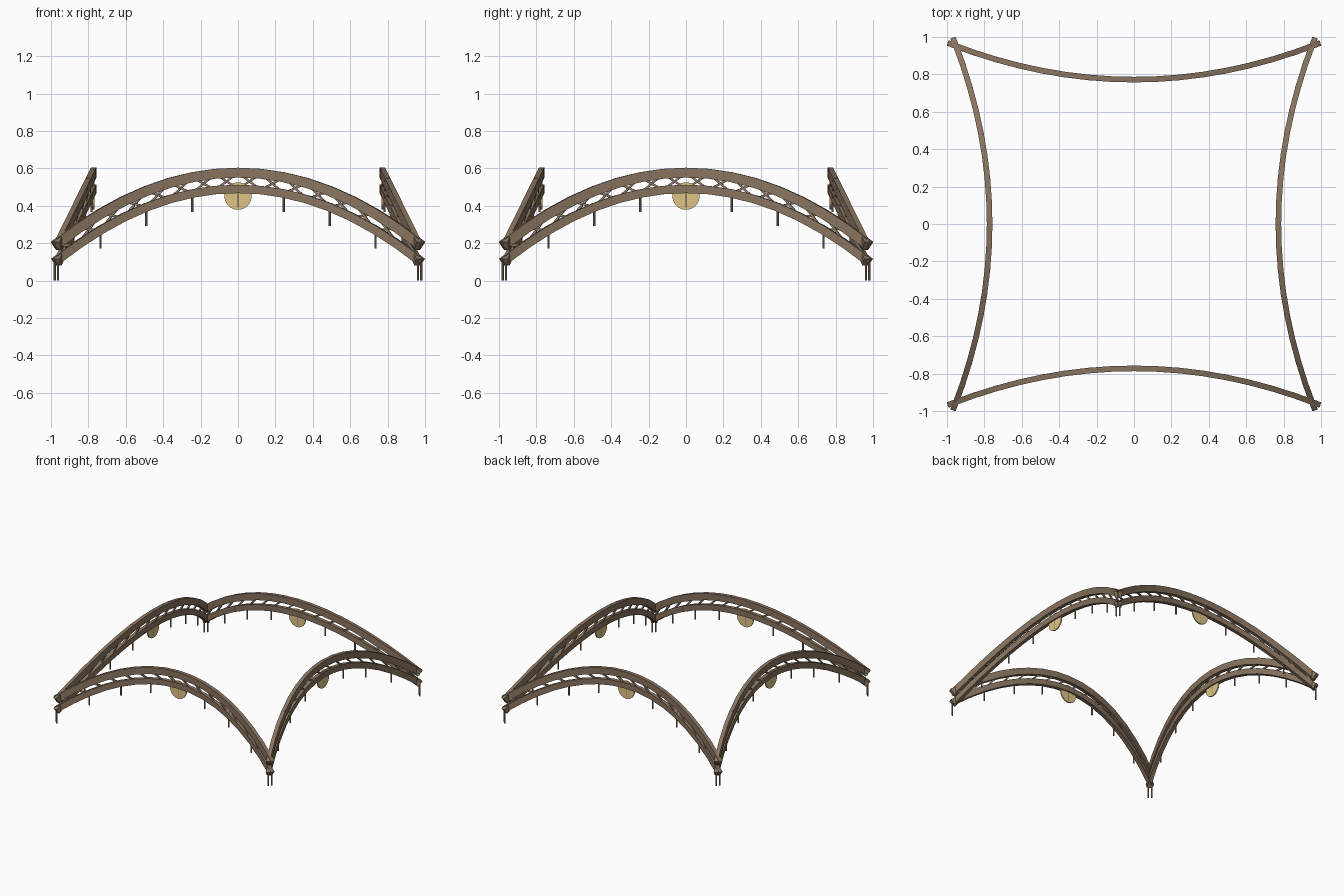
import bpy, bmesh, math
from mathutils import Matrix, Vector

if "Cube" in bpy.data.objects:
    bpy.data.objects.remove(bpy.data.objects["Cube"])

N, HALF = 16, 0.98          # segments per arch, half span
TOP, LOW = 0.577, 0.49      # crown heights of the two chords


def material(name, rgb):
    m = bpy.data.materials.new(name)
    m.diffuse_color = (*rgb, 1)
    m.use_nodes = True
    m.node_tree.nodes["Principled BSDF"].inputs["Base Color"].default_value = m.diffuse_color
    return m


wood = material("wood", (0.25, 0.175, 0.115))
pale_wood = material("pale_wood", (0.29, 0.22, 0.155))
brass = material("gold_disc", (0.74, 0.56, 0.24))


def node(i, crown):
    t = 2 * i / N - 1
    return Vector((HALF * t, -0.772 - 0.19 * t * t, crown - 0.39 * t * t))


def beam(bm, a, b, width, height, extra=0.0):
    d = (b - a).normalized()
    side = Vector((0, 0, 1)).cross(d).normalized()
    up = d.cross(side)
    m = Matrix((d, side, up)).transposed().to_4x4()
    m.translation = (a + b) / 2
    size = Matrix.Diagonal(((b - a).length + extra, width, height, 1))
    bmesh.ops.create_cube(bm, size=1, matrix=m @ size)


def finish(bm, name, mat, turn, smooth=False):
    bmesh.ops.rotate(bm, verts=bm.verts, cent=(0, 0, 0),
                     matrix=Matrix.Rotation(turn, 3, 'Z'))
    me = bpy.data.meshes.new(name)
    bm.to_mesh(me)
    bm.free()
    me.materials.append(mat)
    ob = bpy.data.objects.new(name, me)
    bpy.context.collection.objects.link(ob)
    if smooth:
        bpy.ops.object.select_all(action='DESELECT')
        ob.select_set(True)
        bpy.context.view_layer.objects.active = ob
        bpy.ops.object.shade_smooth_by_angle()


for k, label in enumerate(("front", "right", "back", "left")):
    turn = k * math.pi / 2

    # upper and lower chords made of straight blocks
    for part, crown, h in (("upper_chord", TOP, 0.053), ("lower_chord", LOW, 0.045)):
        bm = bmesh.new()
        for i in range(N):
            beam(bm, node(i, crown), node(i + 1, crown), 0.03, h, 0.006)
        finish(bm, f"{label}_{part}", wood, turn)

    # slanted lattice between chords
    bm = bmesh.new()
    for i in range(N):
        beam(bm, node(i, TOP), node(i + 1, LOW), 0.012, 0.012)
    finish(bm, f"{label}_lattice", pale_wood, turn)

    # hanging pegs under every second joint
    bm = bmesh.new()
    for i in range(0, N + 1, 2):
        p = node(i, LOW)
        bmesh.ops.create_cone(bm, cap_ends=True, segments=8, radius1=0.006,
                              radius2=0.006, depth=0.1,
                              matrix=Matrix.Translation(p - Vector((0, 0, 0.05))))
    finish(bm, f"{label}_pegs", pale_wood, turn, True)

    # round plaque at the crown
    bm = bmesh.new()
    m = Matrix.Translation((0, -0.772, 0.452)) @ Matrix.Rotation(math.pi / 2, 4, 'X')
    bmesh.ops.create_cone(bm, cap_ends=True, segments=32, radius1=0.073,
                          radius2=0.073, depth=0.01, matrix=m)
    finish(bm, f"{label}_disc", brass, turn, True)
